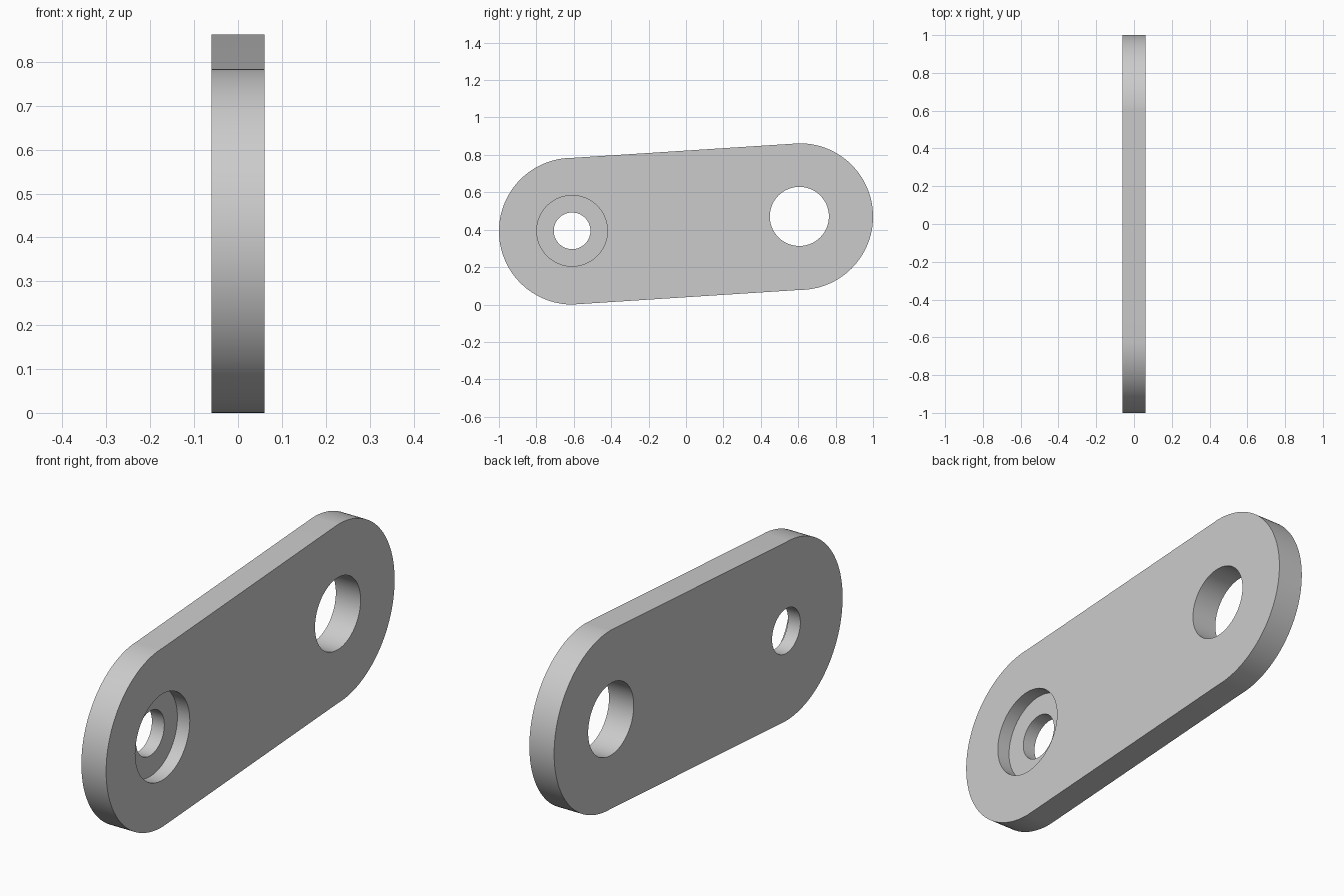
import bpy, bmesh, math

cube = bpy.data.objects.get("Cube")
if cube:
    bpy.data.objects.remove(cube, do_unlink=True)

THICK = 0.12
END_R = 0.392
FRONT = (-0.608, 0.392)   # y, z of the front end centre
BACK = (0.608, 0.470)     # y, z of the back end centre

grey = bpy.data.materials.new("plain grey")
grey.use_nodes = True
colour = (0.6, 0.6, 0.6, 1)
grey.diffuse_color = colour
grey.node_tree.nodes["Principled BSDF"].inputs["Base Color"].default_value = colour


def arc(centre, radius, start, end, steps):
    """Points in the y-z plane along an arc, angles in degrees."""
    angles = [math.radians(start + (end - start) * i / steps) for i in range(steps + 1)]
    return [(centre[0] + radius * math.cos(a), centre[1] + radius * math.sin(a)) for a in angles]


def prism(name, outline, x0, x1):
    """Solid made by extruding a y-z outline from x0 to x1."""
    bm = bmesh.new()
    face = bm.faces.new([bm.verts.new((x0, y, z)) for y, z in outline])
    side = bmesh.ops.extrude_face_region(bm, geom=[face])["geom"]
    verts = [v for v in side if isinstance(v, bmesh.types.BMVert)]
    bmesh.ops.translate(bm, verts=verts, vec=(x1 - x0, 0, 0))
    bmesh.ops.recalc_face_normals(bm, faces=bm.faces)
    mesh = bpy.data.meshes.new(name)
    bm.to_mesh(mesh)
    bm.free()
    mesh.materials.append(grey)
    obj = bpy.data.objects.new(name, mesh)
    bpy.context.collection.objects.link(obj)
    return obj


def drill(target, name, centre, radius, x0, x1):
    """Cut a round hole through the target between x0 and x1."""
    cutter = prism(name, arc(centre, radius, 0, 360, 96)[:-1], x0, x1)
    cutter.hide_render = True
    mod = target.modifiers.new(name, "BOOLEAN")
    mod.operation = "DIFFERENCE"
    mod.solver = "EXACT"
    mod.object = cutter
    bpy.context.view_layer.objects.active = target
    bpy.ops.object.modifier_apply(modifier=mod.name)
    bpy.data.objects.remove(cutter, do_unlink=True)


# Plate with two rounded ends
outline = arc(BACK, END_R, -90, 90, 64) + arc(FRONT, END_R, 90, 270, 64)
plate = prism("link_plate", outline, -THICK / 2, THICK / 2)

# Large hole, small hole and its half-depth round recess
drill(plate, "large_hole", (0.606, 0.471), 0.158, -THICK, THICK)
drill(plate, "small_hole", (-0.609, 0.394), 0.098, -THICK, THICK)
drill(plate, "round_recess", (-0.609, 0.394), 0.189, 0, THICK)

# Smooth the curved walls, keep the rims sharp
bpy.ops.object.select_all(action="DESELECT")
plate.select_set(True)
bpy.context.view_layer.objects.active = plate
bpy.ops.object.shade_smooth_by_angle(angle=math.radians(30))
